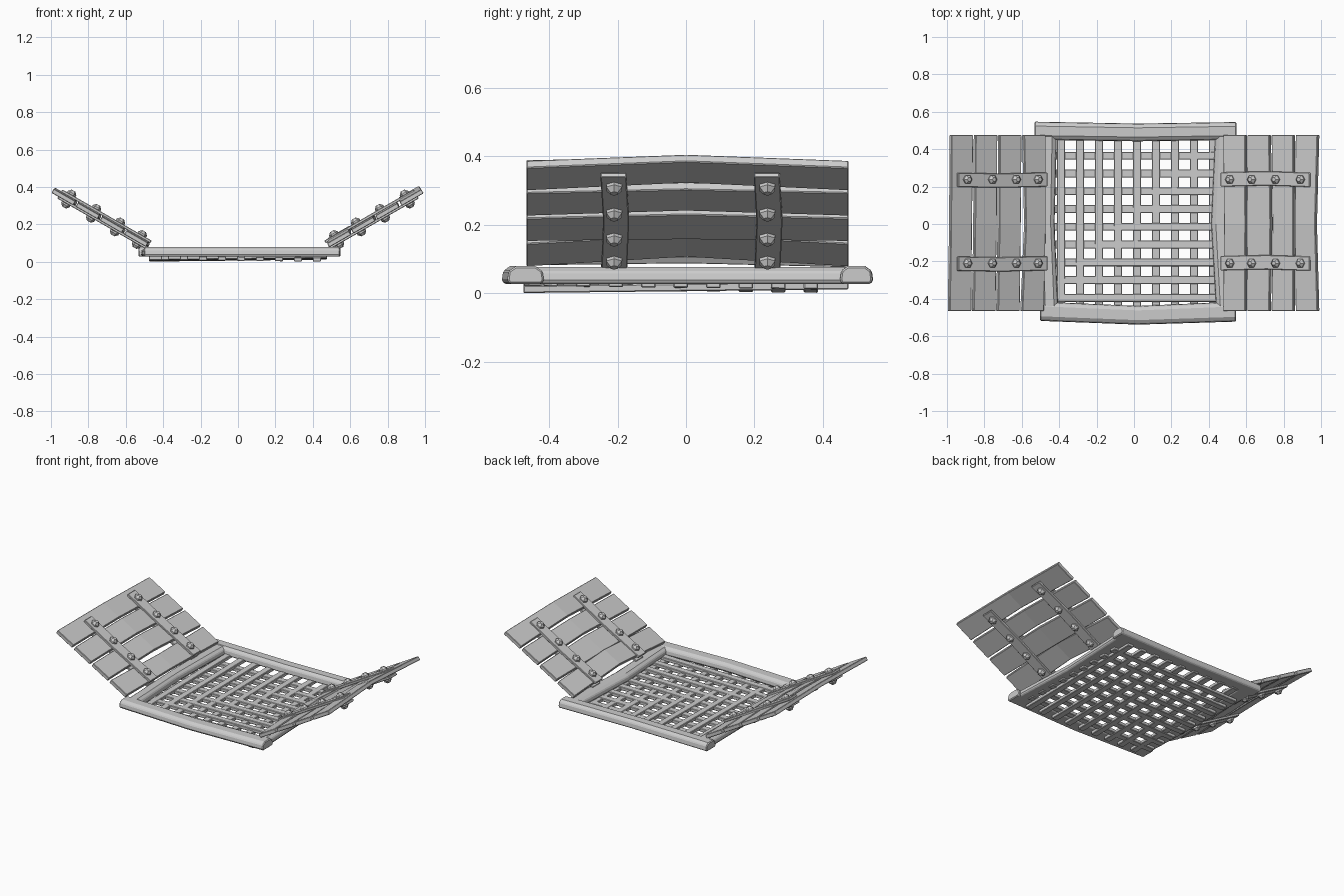
import bpy, bmesh, math
from mathutils import Vector, Matrix

if "Cube" in bpy.data.objects:
    bpy.data.objects.remove(bpy.data.objects["Cube"])


def finish(name, bm, bevel=0.0):
    bmesh.ops.recalc_face_normals(bm, faces=bm.faces[:])
    me = bpy.data.meshes.new(name)
    bm.to_mesh(me)
    bm.free()
    ob = bpy.data.objects.new(name, me)
    bpy.context.collection.objects.link(ob)
    if bevel:
        m = ob.modifiers.new("bevel", 'BEVEL')
        m.width = bevel
        m.segments = 1
        m.limit_method = 'ANGLE'
        m.angle_limit = math.radians(40)
    return ob


def loft(name, rings, bevel=0.0):
    """Skin a row of equal-sized closed sections and cap both ends."""
    bm = bmesh.new()
    vs = [[bm.verts.new(p) for p in r] for r in rings]
    n = len(vs[0])
    for a, b in zip(vs, vs[1:]):
        for i in range(n):
            j = (i + 1) % n
            bm.faces.new((a[i], a[j], b[j], b[i]))
    bm.faces.new(vs[0])
    bm.faces.new(vs[-1])
    return finish(name, bm, bevel)


# Frame beams: chamfered section, three stations (position, inner edge, outer edge)
def beam(name, axis, stations, z0=0.027, z1=0.079):
    rings = []
    for t, a, b in stations:
        w = b - a
        prof = [(a + w * .06, z0), (b - w * .06, z0), (b, z0 + .012), (b - w * .04, z1 - .014),
                (b - w * .24, z1), (a + w * .24, z1), (a + w * .04, z1 - .014), (a, z0 + .012)]
        rings.append([(t, u, z) if axis == 'x' else (u, t, z) for u, z in prof])
    loft(name, rings, 0.005)


beam("frame_front", 'x', [(-.502, -.415, -.518), (.02, -.438, -.538), (.545, -.415, -.522)])
beam("frame_back", 'x', [(-.532, .45, .547), (.02, .442, .537), (.547, .45, .545)])
beam("frame_left", 'y', [(-.46, -.405, -.495), (0, -.425, -.512), (.49, -.412, -.52)], z1=.076)
beam("frame_right", 'y', [(-.46, .44, .535), (0, .413, .515), (.49, .435, .535)], z1=.076)


# Grate: two tilted layers of bars that cross along the diagonal
def bar(name, axis, c, slope_x, slope_y):
    rings = []
    for t in (-.475, .475):
        ring = []
        for u, h in ((-.021, -.011), (.021, -.011), (.021, .011), (-.021, .011)):
            x, y = (t, c + u) if axis == 'x' else (c + u, t)
            ring.append((x, y, .0215 + h + slope_x * x + slope_y * y))
        rings.append(ring)
    loft(name, rings, 0.003)


for i in range(9):
    bar(f"grate_bar_long_{i}", 'y', -.39 + .1015 * i, -.011, .011)
    bar(f"grate_bar_cross_{i}", 'x', -.395 + .095 * i, .011, -.011)

# Shutters: local axes are s (up the slope), y, n (normal to the slope)
ANG = math.radians(29.8)


def to_world(side, s, y, n):
    return Vector((side * (.482 + s * math.cos(ANG) - n * math.sin(ANG)), y,
                   .088 + s * math.sin(ANG) + n * math.cos(ANG)))


# per plank: inner-edge shift, outer-edge shift and bow at mid length
BOWS = {1: [(.018, .016, .022), (.0, .012, .006), (.012, .004, .01), (.006, -.002, .022)],
        -1: [(.0, -.012, .01), (.008, .006, .016), (.006, .006, .014), (.006, .002, .008)]}


def bolt(name, side, s, y, n, up):
    bm = bmesh.new()
    rings = []
    for r, h in ((.026, -.003), (.026, .009), (.012, .024)):
        rings.append([to_world(side, s + r * math.cos(k * math.pi / 3), y + r * math.sin(k * math.pi / 3),
                               n + up * h) for k in range(6)])
    bm.free()
    loft(name, rings)


for side, label in ((1, "right"), (-1, "left")):
    # planks
    for i, (d0, d1, bow) in enumerate(BOWS[side]):
        s0 = .149 * i
        s1 = s0 + .134
        rings = []
        for y, k in ((-.466, 0), (0, 1), (.475, 0)):
            skew = -.012 * y if side < 0 else 0
            a, b, n = s0 + d0 * k + skew, s1 + d1 * k + skew, bow * k
            rings.append([to_world(side, *p) for p in
                          ((a, y, n - .0125), (b, y, n - .0125), (b, y, n + .0125), (a, y, n + .0125))])
        loft(f"{label}_plank_{i}", rings, 0.003)
    # straps and bolts on both faces
    for y, tag in ((-.21, "front"), (.238, "back")):
        for up, face in ((1, "top"), (-1, "under")):
            n = .024 if up > 0 else -.015
            rings = []
            for s, dy in ((-.005, 0), (.28, .006 * side), (.545, -.002)):
                rings.append([to_world(side, s, y + dy + u, n + h) for u, h in
                              ((-.038, -.008), (.038, -.008), (.038, .008), (-.038, .008))])
            loft(f"{label}_strap_{tag}_{face}", rings, 0.003)
            for i, s in enumerate((.055, .19, .337, .49)):
                bolt(f"{label}_bolt_{tag}_{face}_{i}", side, s, y, n + up * .008, up)
